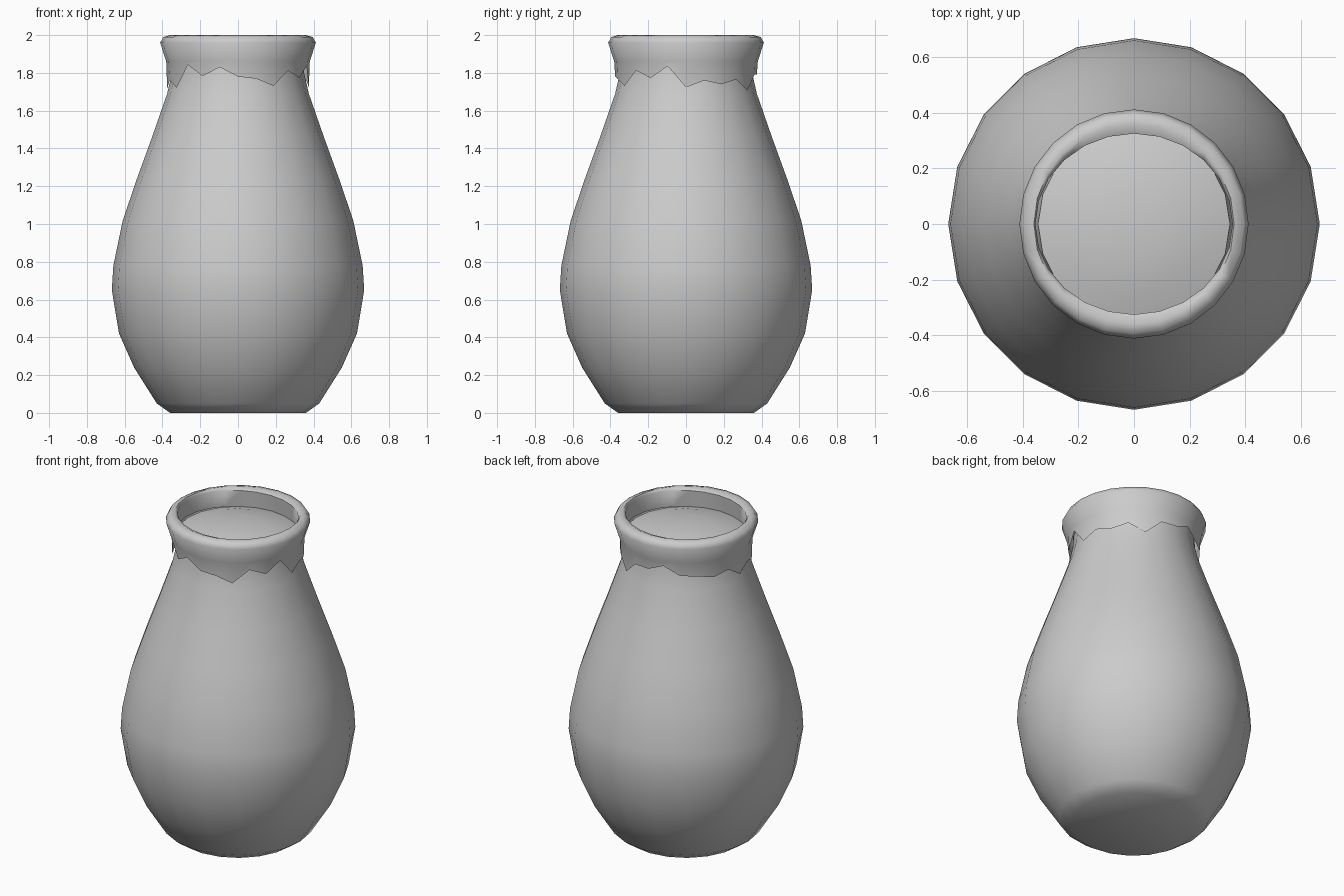
import bpy, bmesh, math, random

if "Cube" in bpy.data.objects:
    bpy.data.objects.remove(bpy.data.objects["Cube"])

random.seed(4)


def lathe(name, profile, sides, jag=None, stretch=None, angle=40):
    """Spin (radius, z) points about z. jag shifts the first ring's heights,
    stretch gives the x scale of chosen rings; radius 0 closes with a point."""
    bm = bmesh.new()
    rings = []
    for k, (r, z) in enumerate(profile):
        if r == 0:
            rings.append([bm.verts.new((0, 0, z))])
            continue
        sx = (stretch or {}).get(k, 1)
        ring = []
        for i in range(sides):
            a = 2 * math.pi * i / sides
            dz = jag[i % len(jag)] if jag and k == 0 else 0
            ring.append(bm.verts.new((r * sx * math.cos(a), r * math.sin(a), z + dz)))
        rings.append(ring)
    for a, b in zip(rings, rings[1:]):
        for i in range(sides):
            j = (i + 1) % sides
            if len(a) == 1:
                bm.faces.new((a[0], b[j], b[i]))
            elif len(b) == 1:
                bm.faces.new((a[i], a[j], b[0]))
            else:
                bm.faces.new((a[i], a[j], b[j], b[i]))
    mesh = bpy.data.meshes.new(name)
    bm.to_mesh(mesh)
    bm.free()
    obj = bpy.data.objects.new(name, mesh)
    bpy.context.collection.objects.link(obj)
    bpy.ops.object.select_all(action='DESELECT')
    obj.select_set(True)
    bpy.context.view_layer.objects.active = obj
    bpy.ops.object.shade_smooth_by_angle(angle=math.radians(angle))
    return obj


# Pear-shaped body with flat base, closed by a shallow dome inside the neck
lathe("vase_body", [
    (0, 0), (0.36, 0), (0.43, 0.05), (0.55, 0.24), (0.63, 0.42),
    (0.668, 0.65), (0.66, 0.78), (0.61, 1.02), (0.535, 1.24),
    (0.455, 1.46), (0.375, 1.69), (0.35, 1.80), (0.345, 1.88),
    (0.25, 1.91), (0.13, 1.93), (0, 1.935)], 20, angle=50)

# Flared collar with ragged lower edge, rolled lip and inner wall
ragged = [random.uniform(-0.04, 0.06) + (0.03 if i % 2 else -0.02) for i in range(24)]
lathe("neck_collar", [
    (0.375, 1.76), (0.38, 1.86), (0.412, 1.96), (0.395, 1.99),
    (0.36, 2.0), (0.325, 1.985), (0.335, 1.88)], 24,
    jag=ragged, stretch={5: 1.09, 6: 1.07}, angle=60)
